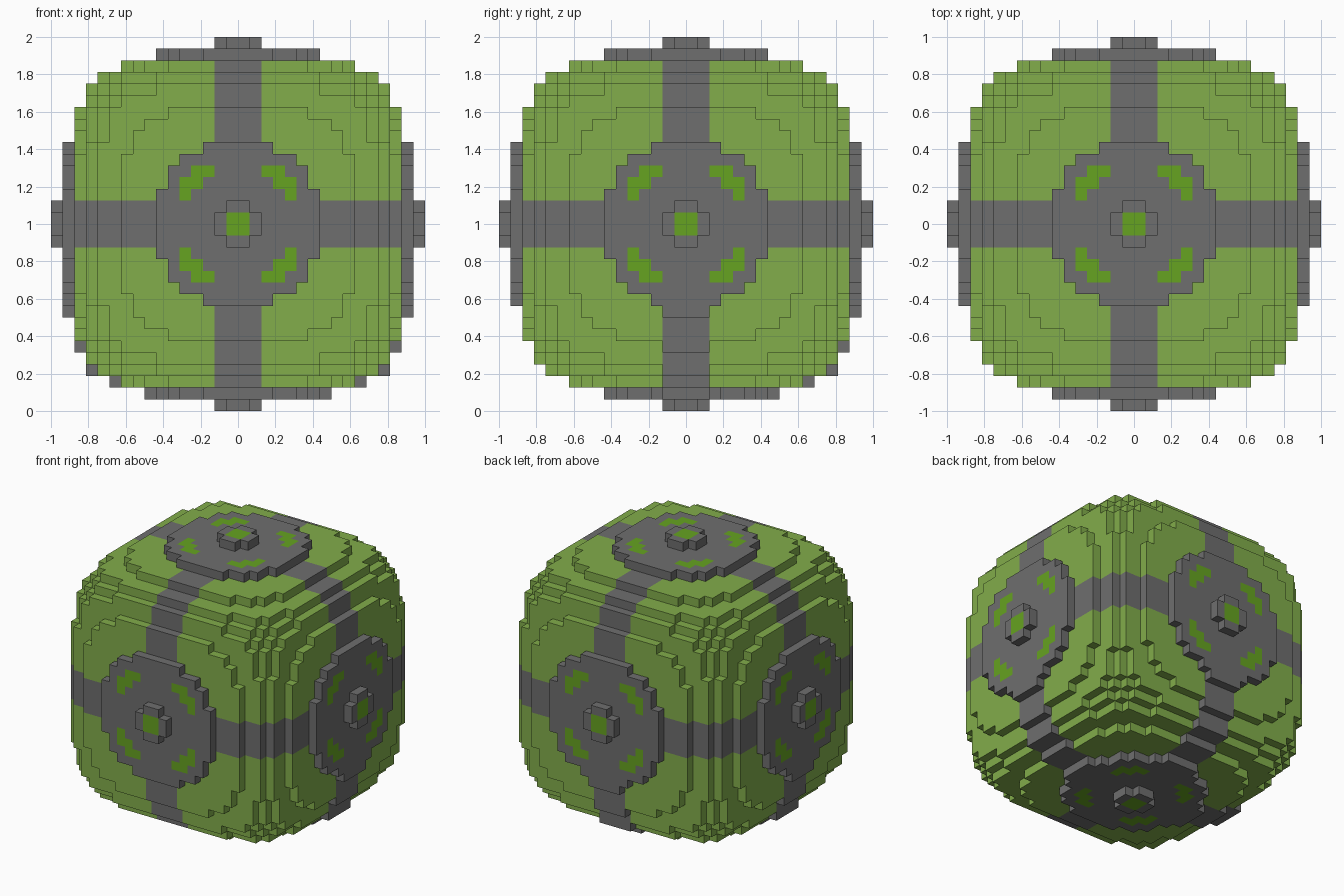
import bpy
import bmesh
from mathutils import Vector

old = bpy.data.objects.get("Cube")
if old:
    bpy.data.objects.remove(old, do_unlink=True)

UNIT = 1 / 16      # edge of one block
HALF = 16          # blocks from centre to the tip of a button


def make_material(name, color):
    mat = bpy.data.materials.new(name)
    mat.use_nodes = True
    mat.diffuse_color = (*color, 1)
    mat.node_tree.nodes["Principled BSDF"].inputs["Base Color"].default_value = (*color, 1)
    return mat


MATERIALS = [make_material("leaf_green", (0.223, 0.418, 0.070)),
             make_material("stone_grey", (0.156, 0.156, 0.156)),
             make_material("bright_green", (0.133, 0.366, 0.015))]
GREEN, GREY, BRIGHT = range(3)
SIDES = ["left", "right", "back", "front", "top", "bottom"]

# Steps that fill the notches of the band along the lower edges
FILL_STEPS = {(7.5, 14.5), (10.5, 13.5), (12.5, 12.5), (13.5, 10.5), (14.5, 7.5)}


def side_name(c, size):
    """Name of the side a block belongs to, by its longest axis."""
    axis = size.index(max(size))
    return SIDES[2 * axis + (c[axis] < 0)]


def classify(c):
    """Return the part and colour of the block centred at c, or None."""
    size = [abs(v) for v in c]
    u, v, depth = sorted(size)
    # Rounded cube with grey bands around its three middle planes
    if depth < 14 and sum(s ** 4.5 for s in size) < 151000:
        return "body", GREY if u < 2 else GREEN
    # Round plate with four bright marks
    if depth == 14.5 and u * u + v * v < 52:
        mark = u > 2 and v < 5 and 6.5 < u + v < 8.5
        return side_name(c, size) + "_plate", BRIGHT if mark else GREY
    # Plus-shaped button with a bright centre
    if depth == 15.5 and u + v < 3:
        return side_name(c, size) + "_button", BRIGHT if v < 1 else GREY
    # Thickened band along the left, right and back lower edges
    x, y, z = c
    if z < 0:
        if size[1] < 2 and (size[0], size[2]) in FILL_STEPS:
            return ("left" if x > 0 else "right") + "_lower_band", GREY
        if size[0] < 2 and y > 0 and (size[1], size[2]) in FILL_STEPS:
            return "back_lower_band", GREY
    return None


# Sort every filled block into its part
blocks, parts = {}, {}
span = range(-HALF, HALF)
for i in span:
    for j in span:
        for k in span:
            found = classify((i + 0.5, j + 0.5, k + 0.5))
            if found:
                blocks[i, j, k] = found[1]
                parts.setdefault(found[0], []).append((i, j, k))


def build_shell(name, cells):
    """Make one object from the exposed faces of its blocks."""
    bm = bmesh.new()
    corners = {}

    def corner(p):
        if p not in corners:
            corners[p] = bm.verts.new((Vector(p) + Vector((0, 0, HALF))) * UNIT)
        return corners[p]

    for cell in cells:
        for axis in range(3):
            b, d = (axis + 1) % 3, (axis + 2) % 3
            for step in (-1, 1):
                neighbour = list(cell)
                neighbour[axis] += step
                if tuple(neighbour) in blocks:
                    continue
                loop = []
                for s, t in ((0, 0), (1, 0), (1, 1), (0, 1)):
                    p = list(cell)
                    p[axis] += step > 0
                    p[b] += s
                    p[d] += t
                    loop.append(corner(tuple(p)))
                face = bm.faces.new(loop if step > 0 else loop[::-1])
                face.material_index = blocks[cell]
    mesh = bpy.data.meshes.new(name)
    bm.to_mesh(mesh)
    bm.free()
    for mat in MATERIALS:
        mesh.materials.append(mat)
    bpy.context.collection.objects.link(bpy.data.objects.new(name, mesh))


for name, cells in parts.items():
    build_shell(name, cells)
